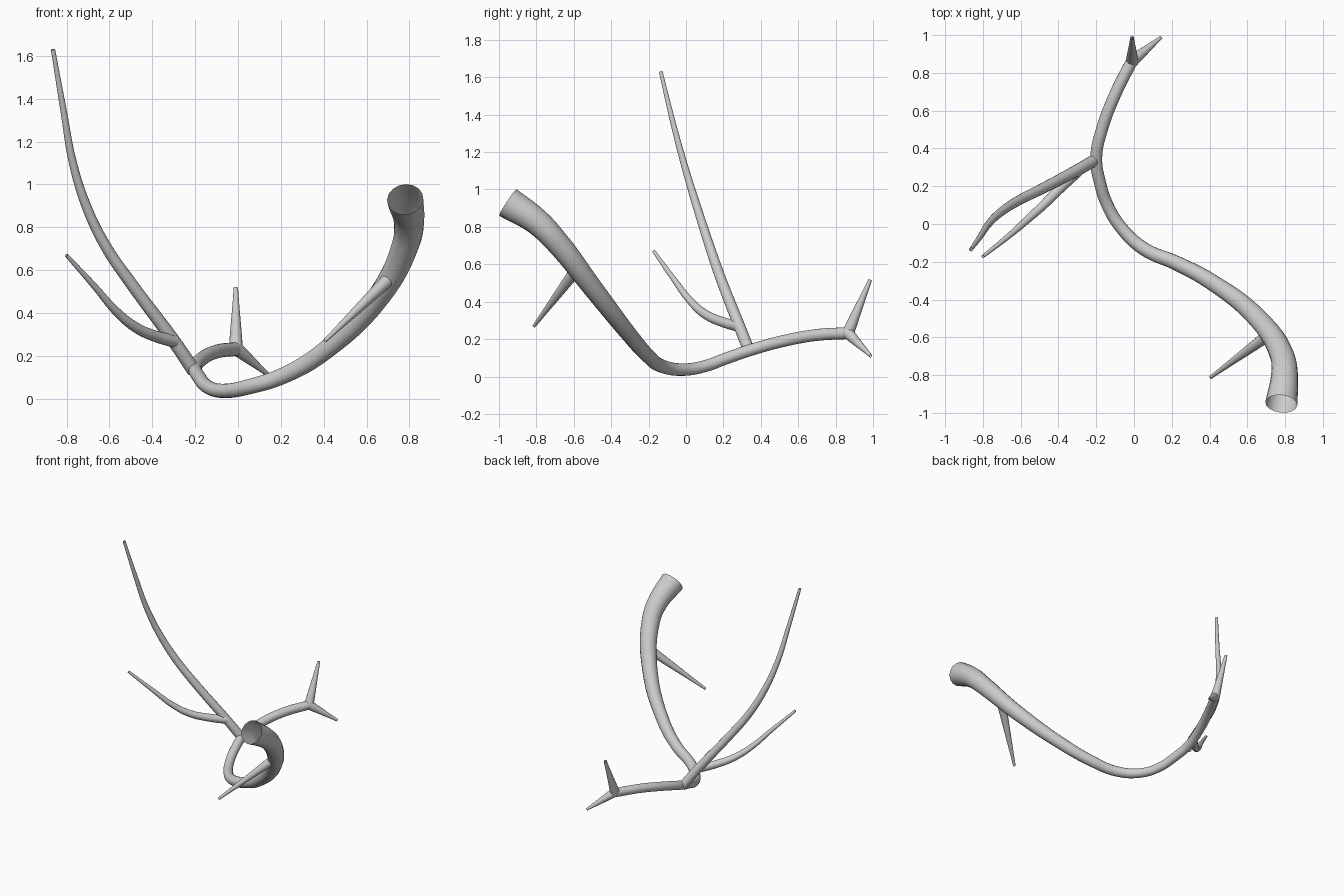
import bpy


def tube(name, pts):
    """Tapered open tube through (x, y, z, radius) points, turned into a smooth mesh."""
    cu = bpy.data.curves.new(name, 'CURVE')
    cu.dimensions = '3D'
    cu.bevel_depth = 1.0
    cu.bevel_resolution = 6
    cu.resolution_u = 6
    cu.use_fill_caps = False
    sp = cu.splines.new('BEZIER')
    sp.bezier_points.add(len(pts) - 1)
    for bp, (x, y, z, r) in zip(sp.bezier_points, pts):
        bp.co = (x, y, z)
        bp.radius = r
        bp.handle_left_type = bp.handle_right_type = 'AUTO'
    ob = bpy.data.objects.new(name, cu)
    bpy.context.collection.objects.link(ob)
    bpy.ops.object.select_all(action='DESELECT')
    bpy.context.view_layer.objects.active = ob
    ob.select_set(True)
    bpy.ops.object.convert(target='MESH')
    bpy.ops.object.shade_smooth_by_angle()


# Main stem, from the thick open end to the fork
tube("main_stem", [
    (0.78, -0.952, 0.93, 0.085), (0.797, -0.80, 0.83, 0.071),
    (0.785, -0.70, 0.73, 0.064), (0.655, -0.50, 0.475, 0.053),
    (0.40, -0.30, 0.22, 0.043), (0.22, -0.205, 0.112, 0.039),
    (0.05, -0.13, 0.056, 0.036), (-0.075, -0.01, 0.037, 0.033),
    (-0.145, 0.11, 0.058, 0.032), (-0.178, 0.21, 0.095, 0.032),
    (-0.20, 0.35, 0.143, 0.032), (-0.17, 0.50, 0.185, 0.032),
    (-0.098, 0.69, 0.221, 0.032), (-0.01, 0.865, 0.232, 0.032)])

# Long rising branch
tube("long_branch", [
    (-0.205, 0.34, 0.13, 0.032), (-0.30, 0.285, 0.27, 0.031),
    (-0.50, 0.18, 0.54, 0.028), (-0.61, 0.125, 0.70, 0.026),
    (-0.70, 0.067, 0.88, 0.023), (-0.77, 0.0, 1.10, 0.019),
    (-0.813, -0.065, 1.34, 0.015), (-0.863, -0.135, 1.63, 0.010)])

# Side branch growing off the long branch
tube("side_branch", [
    (-0.295, 0.282, 0.268, 0.030), (-0.38, 0.20, 0.29, 0.027),
    (-0.48, 0.10, 0.335, 0.024), (-0.57, 0.018, 0.41, 0.020),
    (-0.665, -0.065, 0.52, 0.015), (-0.80, -0.172, 0.67, 0.009)])

# Straight tapered tines
tube("lower_tine", [(0.71, -0.59, 0.565, 0.032), (0.405, -0.812, 0.27, 0.009)])
tube("fork_tine_up", [(-0.01, 0.865, 0.23, 0.033), (-0.01, 0.985, 0.518, 0.010)])
tube("fork_tine_down", [(-0.012, 0.86, 0.238, 0.033), (0.143, 0.988, 0.11, 0.009)])
